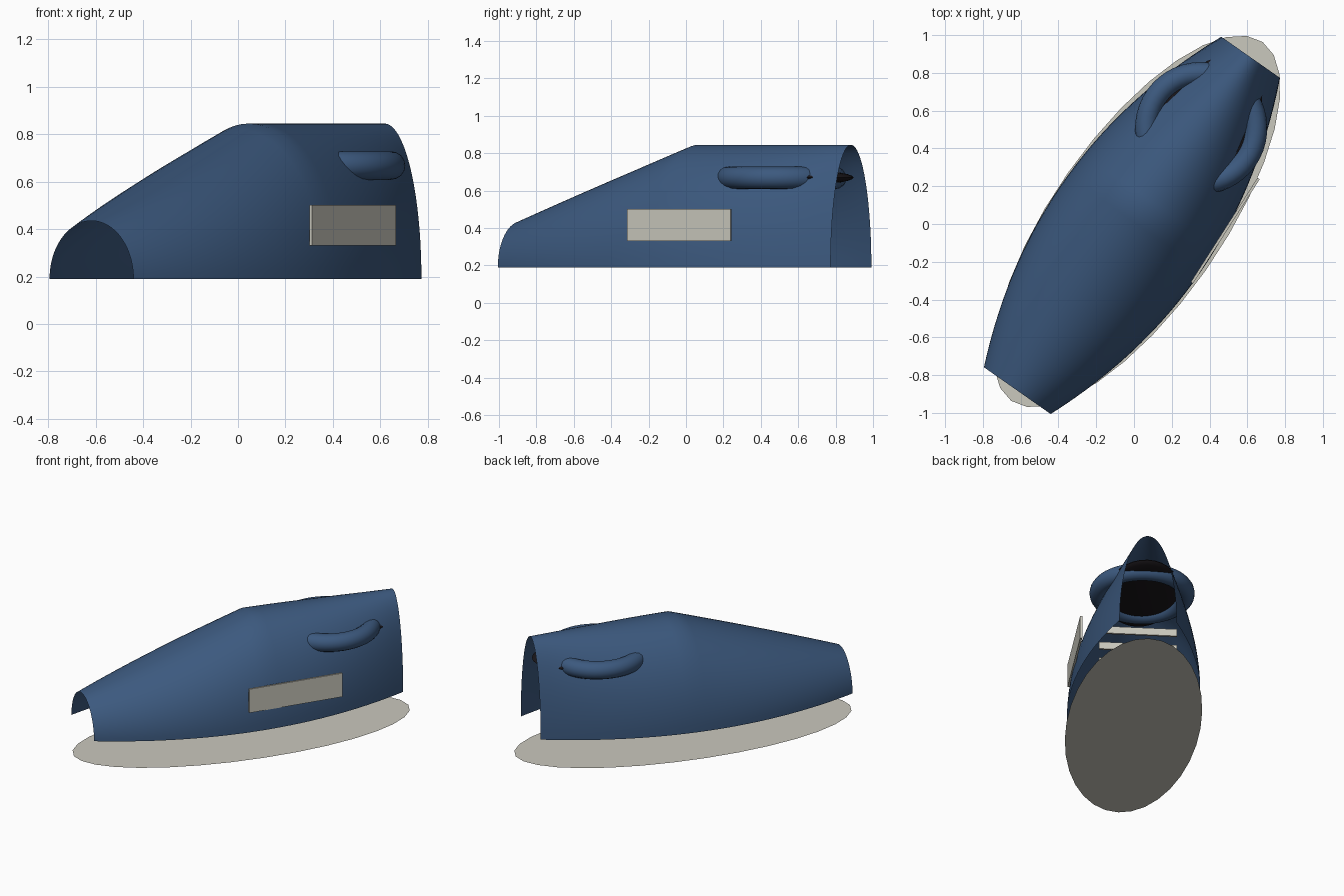
import bpy, bmesh, math
from mathutils import Matrix, Vector

if "Cube" in bpy.data.objects:
    bpy.data.objects.remove(bpy.data.objects["Cube"], do_unlink=True)

# Everything is built along local y, then turned to the final heading
HEADING = Matrix.Rotation(math.radians(-35), 4, 'Z')
BASE, ROOF, NOSE = 0.19, 0.845, 0.435
FRONT, REAR, PEAK = -1.077, 1.077, 0.08


def material(name, rgb):
    m = bpy.data.materials.new(name)
    m.use_nodes = True
    m.diffuse_color = (*rgb, 1)
    bsdf = m.node_tree.nodes["Principled BSDF"]
    bsdf.inputs["Base Color"].default_value = (*rgb, 1)
    bsdf.inputs["Roughness"].default_value = 0.6
    return m


blue = material("navy_blue", (0.045, 0.10, 0.21))
cream = material("cream_grey", (0.59, 0.58, 0.51))
black = material("near_black", (0.01, 0.008, 0.01))


def add(name, bm, mat, smooth=False):
    bmesh.ops.recalc_face_normals(bm, faces=bm.faces)
    bm.transform(HEADING)
    me = bpy.data.meshes.new(name)
    bm.to_mesh(me)
    bm.free()
    me.materials.append(mat)
    ob = bpy.data.objects.new(name, me)
    bpy.context.collection.objects.link(ob)
    if smooth:
        bpy.ops.object.select_all(action='DESELECT')
        ob.select_set(True)
        bpy.context.view_layer.objects.active = ob
        bpy.ops.object.shade_smooth_by_angle(angle=math.radians(40))
    return ob


def bridge(bm, rows, closed=False):
    """Skin neighbouring rows of vertices with quads."""
    for a, b in zip(rows, rows[1:]):
        n = len(a)
        for i in range(n if closed else n - 1):
            j = (i + 1) % n
            bm.faces.new((a[i], a[j], b[j], b[i]))


def box(name, center, size, mat, turn=0):
    bm = bmesh.new()
    spin = Matrix.Rotation(math.radians(turn), 4, 'Z')
    bmesh.ops.create_cube(bm, size=1, matrix=Matrix.Translation(center) @ spin
                          @ Matrix.Diagonal((*size, 1)))
    return add(name, bm, mat)


# Hull: open arch sections, widest amidships, with a sloped nose
bm = bmesh.new()
front_part = [FRONT + (PEAK - FRONT) * i / 16 for i in range(16)]
rear_part = [PEAK + (REAR - PEAK) * i / 14 for i in range(15)]
rows = []
for u in front_part + rear_part:
    half = 0.435 - 0.2 * (u + 0.03) ** 2
    slope = min(1, (u - FRONT) / (PEAK - FRONT))
    rise = NOSE + (ROOF - NOSE) * slope - BASE
    rows.append([bm.verts.new((half * math.cos(math.pi * k / 40), u,
                               BASE + rise * math.sin(math.pi * k / 40)))
                 for k in range(41)])
bridge(bm, rows)
add("hull_shell", bm, blue, True)

# Round ring that breaks out through both hull sides
bm = bmesh.new()
rows = []
for i in range(48):
    a = math.tau * i / 48
    rows.append([])
    for k in range(16):
        b = math.tau * k / 16
        r = 0.29 + 0.06 * math.cos(b)
        rows[-1].append(bm.verts.new((r * math.cos(a), 0.62 + r * math.sin(a),
                                      0.668 + 0.06 * math.sin(b))))
bridge(bm, rows + rows[:1], True)
add("side_ring", bm, blue, True)

# Flat dark lens filling the ring
bm = bmesh.new()
bmesh.ops.create_uvsphere(bm, u_segments=32, v_segments=16, radius=1,
                          matrix=Matrix.Translation((0, 0.62, 0.67))
                          @ Matrix.Diagonal((0.25, 0.44, 0.045, 1)))
add("dark_lens", bm, black, True)

# Oval ground plate
bm = bmesh.new()
bmesh.ops.create_circle(bm, cap_ends=True, segments=32, radius=1,
                        matrix=Matrix.Translation((0.005, 0.02, 0))
                        @ Matrix.Diagonal((0.447, 1.16, 1, 1)))
add("ground_plate", bm, cream)

# Side panel on one flank only
box("side_panel", Vector((0.416, 0.248, 0.416)), (0.014, 0.655, 0.17), cream, 2.4)

# Cross slats inside the hull
for i in range(3):
    box(f"inner_slat_{i + 1}", Vector((0, 0.3, 0.56 - 0.122 * i)),
        (0.52, 0.014, 0.052), cream)
